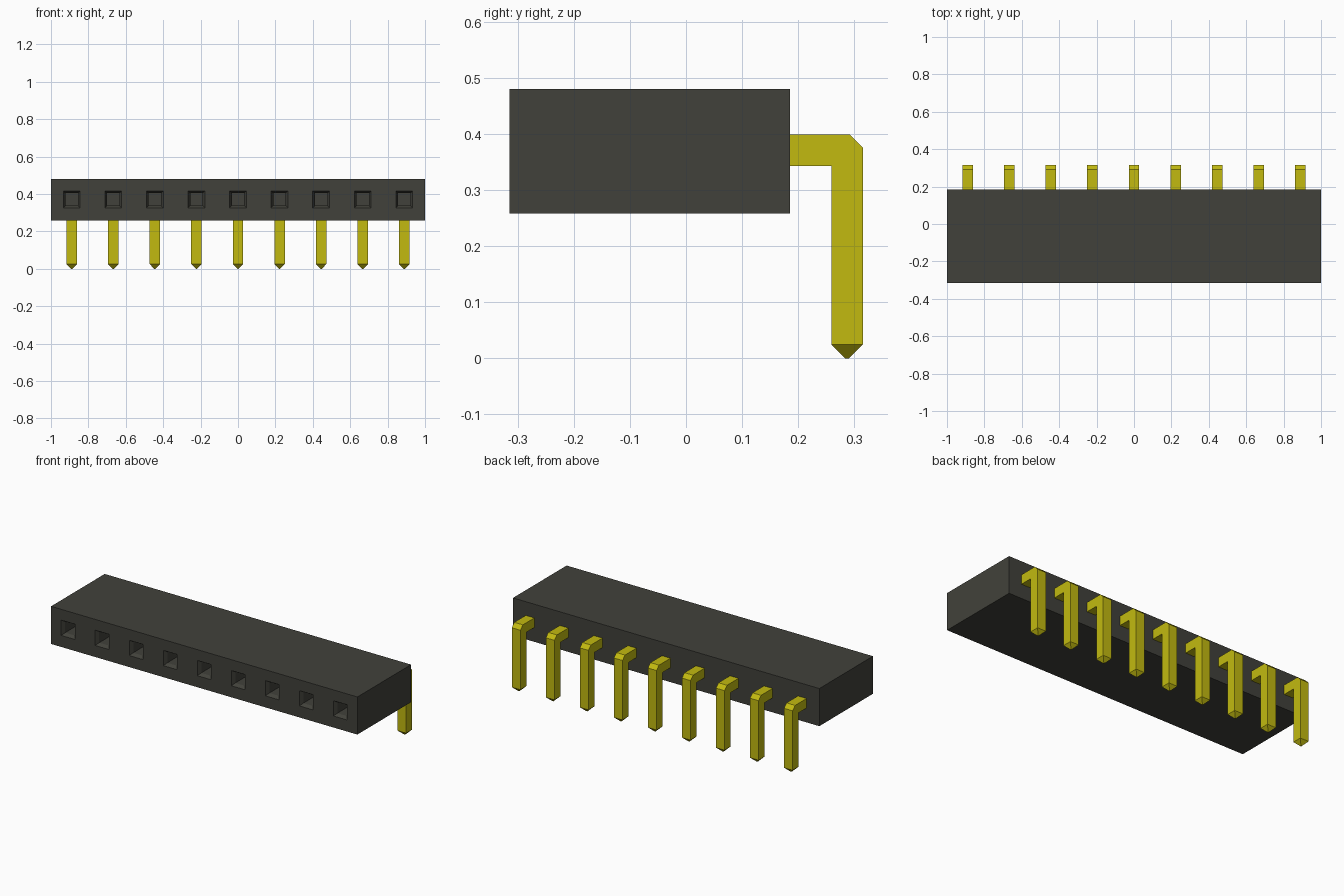
import bpy
import bmesh
from mathutils import Vector

cube = bpy.data.objects.get("Cube")
if cube:
    bpy.data.objects.remove(cube, do_unlink=True)

COUNT, PITCH = 9, 0.2222
PIN = 0.056                       # pin thickness
Y_FRONT, Y_BACK = -0.315, 0.185   # housing depth
Z_LOW, Z_HIGH, Z_PIN = 0.258, 0.48, 0.371
MOUTH = 0.09                      # socket opening
CENTRES = [(i - (COUNT - 1) / 2) * PITCH for i in range(COUNT)]


def material(name, colour):
    mat = bpy.data.materials.new(name)
    mat.use_nodes = True
    mat.diffuse_color = (*colour, 1)
    mat.node_tree.nodes["Principled BSDF"].inputs["Base Color"].default_value = (*colour, 1)
    return mat


def add_object(name, bm, mat):
    bmesh.ops.recalc_face_normals(bm, faces=bm.faces)
    mesh = bpy.data.meshes.new(name)
    bm.to_mesh(mesh)
    bm.free()
    mesh.materials.append(mat)
    obj = bpy.data.objects.new(name, mesh)
    bpy.context.collection.objects.link(obj)
    return obj


black = material("black plastic", (0.053, 0.053, 0.043))
gold = material("gold metal", (0.54, 0.49, 0.005))

# Housing: a gridded front face, extruded back, with sockets sunk into it
bm = bmesh.new()
half = MOUTH / 2
xs = [-1.0] + [c + s for c in CENTRES for s in (-half, half)] + [1.0]
zs = [Z_LOW, Z_PIN - half, Z_PIN + half, Z_HIGH]
grid = [[bm.verts.new((x, Y_FRONT, z)) for x in xs] for z in zs]
sockets = []
for r in range(3):
    for c in range(len(xs) - 1):
        face = bm.faces.new((grid[r][c], grid[r][c + 1], grid[r + 1][c + 1], grid[r + 1][c]))
        if r == 1 and c % 2 == 1:
            sockets.append(face)

rim = [e for e in bm.edges if e.is_boundary]
back = bmesh.ops.extrude_edge_only(bm, edges=rim)["geom"]
bmesh.ops.translate(bm, verts=[g for g in back if isinstance(g, bmesh.types.BMVert)],
                    vec=(0, Y_BACK - Y_FRONT, 0))
bmesh.ops.contextual_create(bm, geom=[e for e in bm.edges if e.is_boundary])

# Tapered mouth, then a straight square hole
bmesh.ops.inset_individual(bm, faces=sockets, thickness=(MOUTH - PIN) / 2)
for face in sockets:
    bmesh.ops.translate(bm, verts=face.verts, vec=(0, 0.02, 0))
holes = bmesh.ops.extrude_discrete_faces(bm, faces=sockets)["faces"]
for face in holes:
    bmesh.ops.translate(bm, verts=face.verts, vec=(0, 0.3, 0))
add_object("housing", bm, black)

# Right-angle pin: side profile extruded across its width, with a pointed tip
Y_OUT, Y_IN = 0.315, 0.315 - PIN
TOP, UNDER, TIP = Z_PIN + PIN / 2, Z_PIN - PIN / 2, 0.025
profile = [(Y_BACK, UNDER), (Y_IN, UNDER), (Y_IN, TIP), (Y_OUT, TIP),
           (Y_OUT, TOP - 0.023), (Y_OUT - 0.023, TOP), (Y_BACK, TOP)]
bm = bmesh.new()
side = bm.faces.new([bm.verts.new((-PIN / 2, y, z)) for y, z in profile])
wide = bmesh.ops.extrude_face_region(bm, geom=[side])["geom"]
bmesh.ops.translate(bm, verts=[g for g in wide if isinstance(g, bmesh.types.BMVert)],
                    vec=(PIN, 0, 0))
end = next(f for f in bm.faces if all(abs(v.co.z - TIP) < 1e-5 for v in f.verts))
tip = bmesh.ops.extrude_discrete_faces(bm, faces=[end])["faces"][0]
middle = Vector((0, (Y_IN + Y_OUT) / 2, 0))
for v in tip.verts:
    flat = Vector((v.co.x, v.co.y, 0))
    v.co = middle + (flat - middle) * 0.12
first = add_object("pin_1", bm, gold)
first.location.x = CENTRES[0]

# The remaining pins share the same mesh
for i, x in enumerate(CENTRES[1:], 2):
    pin = bpy.data.objects.new(f"pin_{i}", first.data)
    pin.location.x = x
    bpy.context.collection.objects.link(pin)
